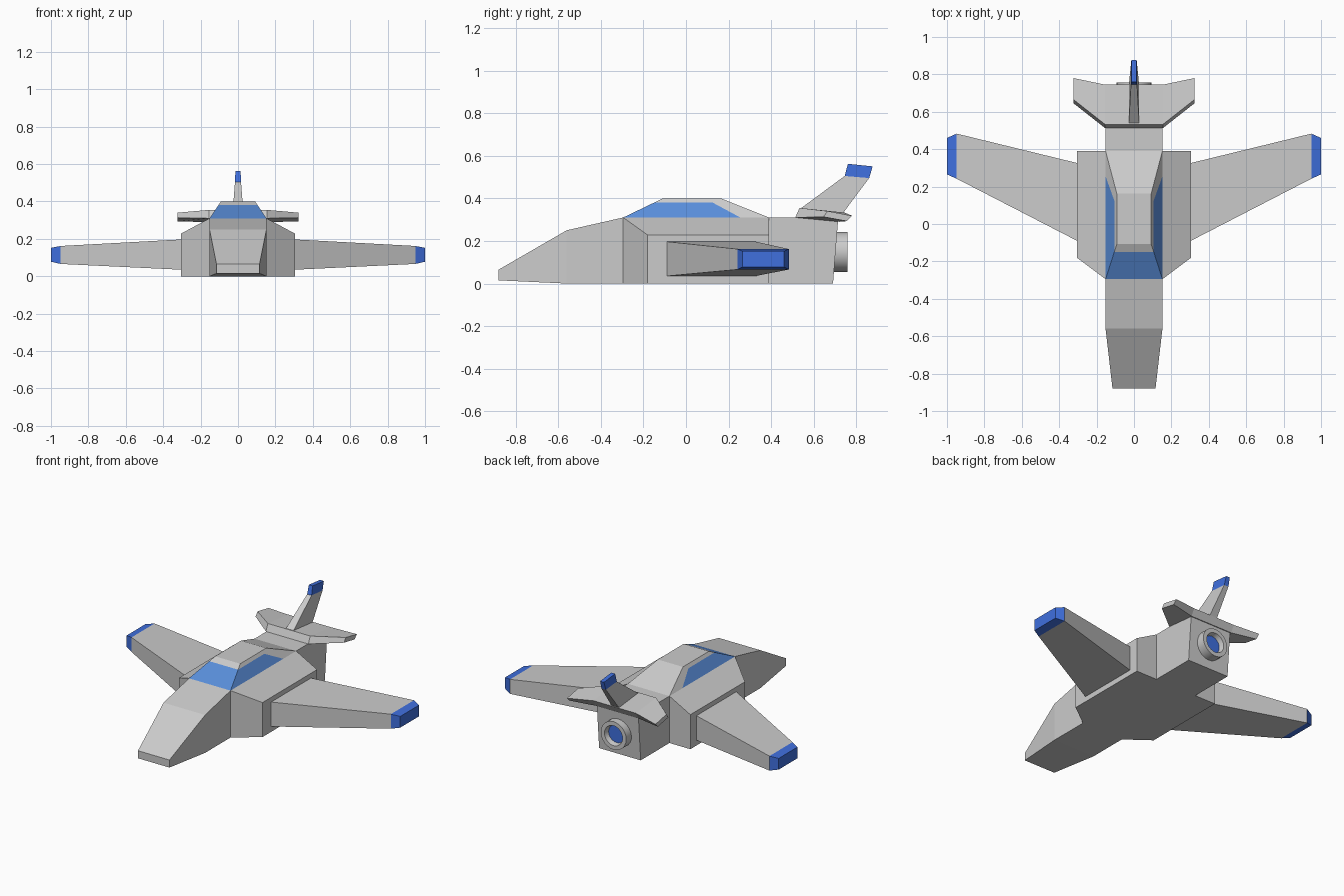
import bpy, bmesh
from mathutils import Vector

cube = bpy.data.objects.get("Cube")
if cube:
    bpy.data.objects.remove(cube)


def material(name, rgb):
    m = bpy.data.materials.new(name)
    m.use_nodes = True
    m.diffuse_color = (*rgb, 1)
    m.node_tree.nodes["Principled BSDF"].inputs["Base Color"].default_value = (*rgb, 1)
    return m


grey = material("hull grey", (0.6, 0.6, 0.6))
blue = material("trim blue", (0.05, 0.16, 0.73))
glass = material("canopy blue", (0.1, 0.27, 0.7))


def loft(bm, rings, caps=True):
    """Skin a list of equal-length vertex rings and close the ends."""
    loops = [[bm.verts.new(p) for p in ring] for ring in rings]
    n = len(loops[0])
    for a, b in zip(loops, loops[1:]):
        for i in range(n):
            j = (i + 1) % n
            bm.faces.new((a[i], a[j], b[j], b[i]))
    if caps:
        bm.faces.new(loops[0])
        bm.faces.new(loops[-1])


def finish(name, bm, accent=blue, rule=None):
    """Turn the bmesh into an object, giving faces that meet the rule the accent colour."""
    bmesh.ops.recalc_face_normals(bm, faces=bm.faces)
    bm.normal_update()
    for f in bm.faces:
        if rule and rule(f.calc_center_median(), f.normal):
            f.material_index = 1
    mesh = bpy.data.meshes.new(name)
    bm.to_mesh(mesh)
    bm.free()
    mesh.materials.append(grey)
    mesh.materials.append(accent)
    ob = bpy.data.objects.new(name, mesh)
    bpy.context.collection.objects.link(ob)
    return ob


def cut(bm, point, normal):
    bmesh.ops.bisect_plane(bm, geom=bm.verts[:] + bm.edges[:] + bm.faces[:],
                           plane_co=point, plane_no=normal)


def slab(x, y0, y1, z0, z1):
    """Rectangular wing section at a given x."""
    return [(x, y0, z0), (x, y1, z0), (x, y1, z1), (x, y0, z1)]


# Fuselage: half width, bottom y and z, top y and z per station
bm = bmesh.new()
stations = [(0.115, -0.88, 0.015, -0.88, 0.065), (0.152, -0.56, 0, -0.56, 0.25),
            (0.152, -0.295, 0, -0.295, 0.31), (0.152, 0.39, 0, 0.39, 0.31),
            (0.152, 0.69, 0, 0.715, 0.31)]
loft(bm, [[(-w, yb, zb), (w, yb, zb), (w, yt, zt), (-w, yt, zt)]
          for w, yb, zb, yt, zt in stations])
finish("fuselage", bm)

# Canopy with glazed front and sides
bm = bmesh.new()
loft(bm, [[(-0.152, -0.295, 0.31), (0.152, -0.295, 0.31), (0.152, 0.39, 0.31), (-0.152, 0.39, 0.31)],
          [(-0.092, -0.108, 0.4), (0.092, -0.108, 0.4), (0.092, 0.163, 0.4), (-0.092, 0.163, 0.4)]])
rear, slope = Vector((0, 0.255, 0.31)), Vector((0, 0.07, 0.13))
cut(bm, (0, 0, 0.38), (0, 0, 1))
cut(bm, rear, slope)
finish("canopy", bm, glass, lambda c, n: c.z < 0.38 and (c - rear).dot(slope) < 0
       and abs(n.z) < 0.95)

for side, s in (("left", 1), ("right", -1)):
    # Side pods with a swept front corner
    bm = bmesh.new()
    loft(bm, [slab(s * 0.152, -0.295, 0.39, 0, 0.31), slab(s * 0.305, -0.18, 0.39, 0, 0.228)])
    finish(side + "_side_pod", bm)

    # Swept wings with painted tips
    bm = bmesh.new()
    loft(bm, [slab(s * 0.3, -0.092, 0.325, 0.035, 0.197), slab(s * 0.948, 0.242, 0.483, 0.066, 0.162),
              slab(s, 0.265, 0.46, 0.078, 0.152)])
    finish(side + "_wing", bm, blue, lambda c, n: abs(c.x) > 0.95)


# Tailplane, flat in the middle and swept outwards
def tail_section(x, y0, y1, z0, z1):
    return [(x, y0, z0), (x, y0 + 0.02, z0 + z1), (x, y1, z0 + z1 - 0.022), (x, y1 - 0.025, z0 - 0.02)]


bm = bmesh.new()
tip, mid = (0.645, 0.78, 0.313, 0.027), (0.513, 0.745, 0.31, 0.045)
loft(bm, [tail_section(x, *sec) for x, sec in
          ((-0.323, tip), (-0.155, mid), (0.155, mid), (0.323, tip))])
finish("tailplane", bm)

# Raked tail fin: front and rear points per level, narrowing upwards
bm = bmesh.new()
levels = [(0.028, 0.535, 0.35, 0.735, 0.328), (0.016, 0.745, 0.505, 0.86, 0.495),
          (0.014, 0.76, 0.562, 0.876, 0.55)]
loft(bm, [[(-w, y0, z0), (w, y0, z0), (w, y1, z1), (-w, y1, z1)] for w, y0, z0, y1, z1 in levels])
finish("tail_fin", bm, blue, lambda c, n: c.z > 0.505)

# Engine nozzle: round rim with a recessed glowing disc
bm = bmesh.new()
rings = []
for r, y in ((0.093, 0.68), (0.093, 0.757), (0.066, 0.757), (0.058, 0.725)):
    made = bmesh.ops.create_circle(bm, segments=24, radius=r)["verts"]
    rings.append([(v.co.x, y, v.co.y + 0.148) for v in made])
bmesh.ops.delete(bm, geom=bm.verts[:], context='VERTS')
loft(bm, rings)
nozzle = finish("engine_nozzle", bm, blue, lambda c, n: abs(c.x) < 0.01 and abs(c.z - 0.148) < 0.01
                and c.y > 0.7)
bpy.ops.object.select_all(action='DESELECT')
bpy.context.view_layer.objects.active = nozzle
nozzle.select_set(True)
bpy.ops.object.shade_smooth_by_angle()
